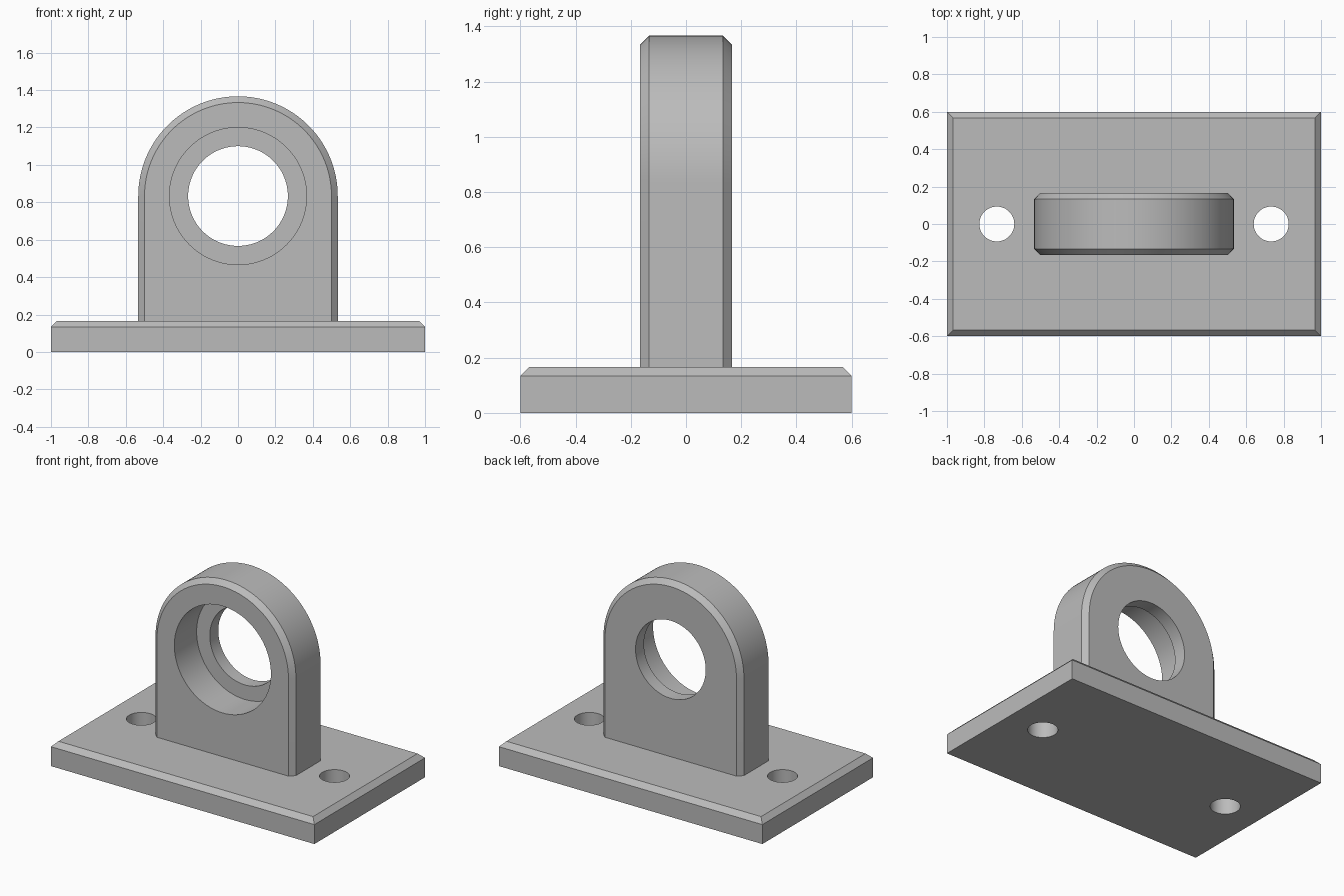
import bpy, bmesh, math

if "Cube" in bpy.data.objects:
    bpy.data.objects.remove(bpy.data.objects["Cube"])

T, C = 1 / 6, 1 / 30            # plate thickness and half eye thickness, chamfer
R, CZ = 16 / 30, 25 / 30        # eye radius, bore centre height

steel = bpy.data.materials.new("grey_metal")
steel.diffuse_color = (0.5, 0.5, 0.5, 1)
steel.use_nodes = True
steel.node_tree.nodes["Principled BSDF"].inputs["Base Color"].default_value = steel.diffuse_color


def loft(name, rings):
    """Solid from a stack of matching closed rings, capped at both ends."""
    bm = bmesh.new()
    loops = [[bm.verts.new(p) for p in ring] for ring in rings]
    n = len(loops[0])
    for a, b in zip(loops, loops[1:]):
        for i in range(n):
            j = (i + 1) % n
            bm.faces.new((a[i], a[j], b[j], b[i]))
    bm.faces.new(loops[0])
    bm.faces.new(loops[-1])
    bmesh.ops.recalc_face_normals(bm, faces=bm.faces)
    mesh = bpy.data.meshes.new(name)
    bm.to_mesh(mesh)
    bm.free()
    obj = bpy.data.objects.new(name, mesh)
    bpy.context.collection.objects.link(obj)
    mesh.materials.append(steel)
    return obj


def rect(x, y, z):
    return [(-x, -y, z), (x, -y, z), (x, y, z), (-x, y, z)]


def arch(r, y, n=64):
    arc = [(r * math.cos(math.pi * i / n), y, CZ + r * math.sin(math.pi * i / n)) for i in range(n + 1)]
    return arc + [(-r, y, T / 2), (r, y, T / 2)]


def circle(r, n=96):
    return [(r * math.cos(math.tau * i / n), r * math.sin(math.tau * i / n)) for i in range(n)]


def combine(target, other, operation):
    mod = target.modifiers.new(other.name, 'BOOLEAN')
    mod.operation, mod.object, mod.solver = operation, other, 'EXACT'
    bpy.ops.object.select_all(action='DESELECT')
    bpy.context.view_layer.objects.active = target
    target.select_set(True)
    bpy.ops.object.modifier_apply(modifier=mod.name)
    bpy.data.objects.remove(other)


# Base plate with chamfered top edge
bracket = loft("mounting_bracket", [rect(1, 0.6, 0), rect(1, 0.6, T - C), rect(1 - C, 0.6 - C, T)])

# Upright eye, chamfered front and back, sunk into the plate
eye = loft("eye", [arch(R - C, -T), arch(R, -T + C), arch(R, T - C), arch(R - C, T)])
combine(bracket, eye, 'UNION')

# Stepped bore: wide pocket from the front, narrower hole through the back
bore = loft("bore", [[(x, y, z + CZ) for x, z in circle(r)]
                     for r, y in ((11 / 30, -0.3), (11 / 30, 0.075), (8 / 30, 0.075), (8 / 30, 0.3))])
combine(bracket, bore, 'DIFFERENCE')

# Screw holes
for side in (-1, 1):
    hole = loft("screw_hole", [[(x + side * 22 / 30, y, z) for x, y in circle(2.8 / 30, 48)] for z in (-0.1, 0.3)])
    combine(bracket, hole, 'DIFFERENCE')

bpy.ops.object.select_all(action='DESELECT')
bpy.context.view_layer.objects.active = bracket
bracket.select_set(True)
bpy.ops.object.shade_smooth_by_angle(angle=math.radians(30))
